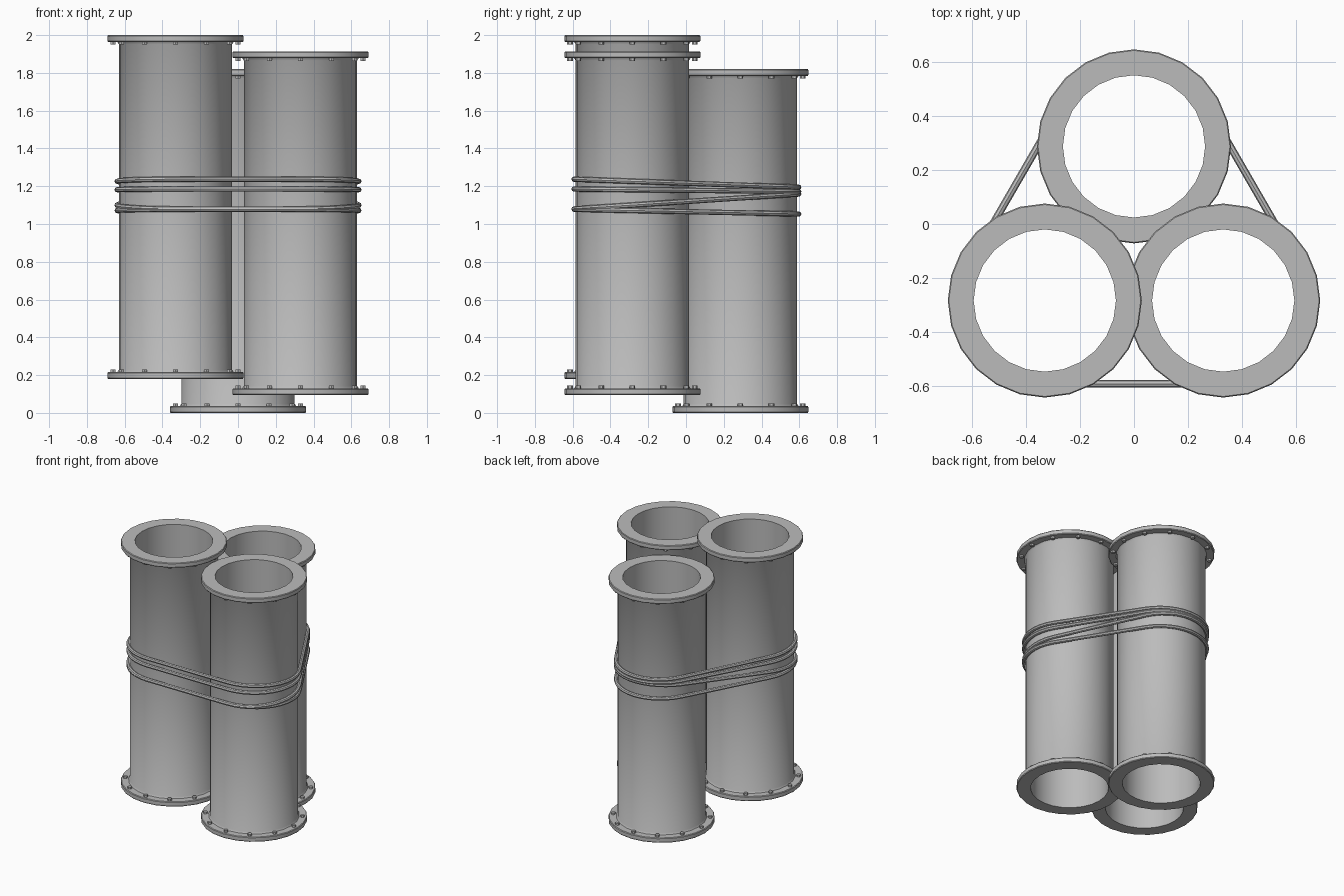
import bpy, bmesh, math
from mathutils import Vector

SIDES = 24
LENGTH = 1.82
BORE, WALL, RIM = 0.264, 0.3, 0.36
FLANGE = 0.036

cube = bpy.data.objects.get("Cube")
if cube:
    bpy.data.objects.remove(cube, do_unlink=True)

grey = bpy.data.materials.new("grey_metal")
grey.use_nodes = True
COLOUR = (0.5, 0.5, 0.5, 1)
grey.diffuse_color = COLOUR
grey.node_tree.nodes["Principled BSDF"].inputs["Base Color"].default_value = COLOUR


def finish(name, bm, location=(0, 0, 0)):
    """Turn a bmesh into a named, smooth shaded object."""
    bmesh.ops.recalc_face_normals(bm, faces=bm.faces)
    mesh = bpy.data.meshes.new(name)
    bm.to_mesh(mesh)
    bm.free()
    mesh.materials.append(grey)
    obj = bpy.data.objects.new(name, mesh)
    obj.location = location
    bpy.context.collection.objects.link(obj)
    bpy.ops.object.select_all(action='DESELECT')
    obj.select_set(True)
    bpy.context.view_layer.objects.active = obj
    bpy.ops.object.shade_smooth_by_angle(angle=math.radians(35))
    return obj


def skin(bm, rings):
    """Bridge a closed sequence of closed vertex rings with quads."""
    for i, a in enumerate(rings):
        b = rings[(i + 1) % len(rings)]
        for j in range(len(a)):
            k = (j + 1) % len(a)
            bm.faces.new((a[j], b[j], b[k], a[k]))


# Pipe: half profile of wall and flange, mirrored in height, then lathed
def pipe(name, location):
    lower = [(BORE, 0), (RIM - 0.004, 0), (RIM, 0.005), (RIM, FLANGE - 0.005),
             (RIM - 0.004, FLANGE), (WALL + 0.008, FLANGE), (WALL, FLANGE + 0.012)]
    profile = lower + [(r, LENGTH - z) for r, z in reversed(lower)]
    bm = bmesh.new()
    rings = []
    for i in range(SIDES):
        a = math.tau * i / SIDES
        rings.append([bm.verts.new((r * math.cos(a), r * math.sin(a), z))
                      for r, z in profile])
    skin(bm, rings)
    finish(name, bm, location)


# Bolt heads: a ring of hexagons on the inner face of each flange
def bolts(name, location):
    bm = bmesh.new()
    for z in (FLANGE + 0.005, LENGTH - FLANGE - 0.005):
        for i in range(12):
            a = math.tau * i / 12
            head = bmesh.ops.create_cone(bm, cap_ends=True, segments=6,
                                         radius1=0.015, radius2=0.015, depth=0.018)
            bmesh.ops.translate(bm, verts=head["verts"],
                                vec=(0.33 * math.cos(a), 0.33 * math.sin(a), z))
    finish(name, bm, location)


# Rope loop: a tube around all three pipes, tilted from front to back
def rope(name, centres, z_front, z_back, reach=0.309, thick=0.014):
    path = []
    for centre, start in zip(centres, (-90, 30, 150)):
        for i in range(13):
            a = math.radians(start + 10 * i)
            out = Vector((math.cos(a), math.sin(a), 0))
            p = Vector((centre[0], centre[1], 0)) + out * reach
            p.z = z_front + (z_back - z_front) * (p.y + 0.59) / 1.18
            path.append((p, out))
    bm = bmesh.new()
    rings = []
    for p, out in path:
        ring = []
        for j in range(8):
            b = math.tau * j / 8
            ring.append(bm.verts.new(
                p + thick * (out * math.cos(b) + Vector((0, 0, math.sin(b))))))
        rings.append(ring)
    skin(bm, rings)
    finish(name, bm)


stack = {"left_pipe": (0.331, -0.284, 0.094),
         "back_pipe": (0, 0.288, 0),
         "right_pipe": (-0.331, -0.284, 0.18)}
for name, place in stack.items():
    pipe(name, place)
    bolts(name + "_bolts", place)

loops = [(1.237, 1.195), (1.185, 1.172), (1.08, 1.158), (1.078, 1.053)]
for i, (z_front, z_back) in enumerate(loops):
    rope(f"rope_loop_{i + 1}", list(stack.values()), z_front, z_back)
